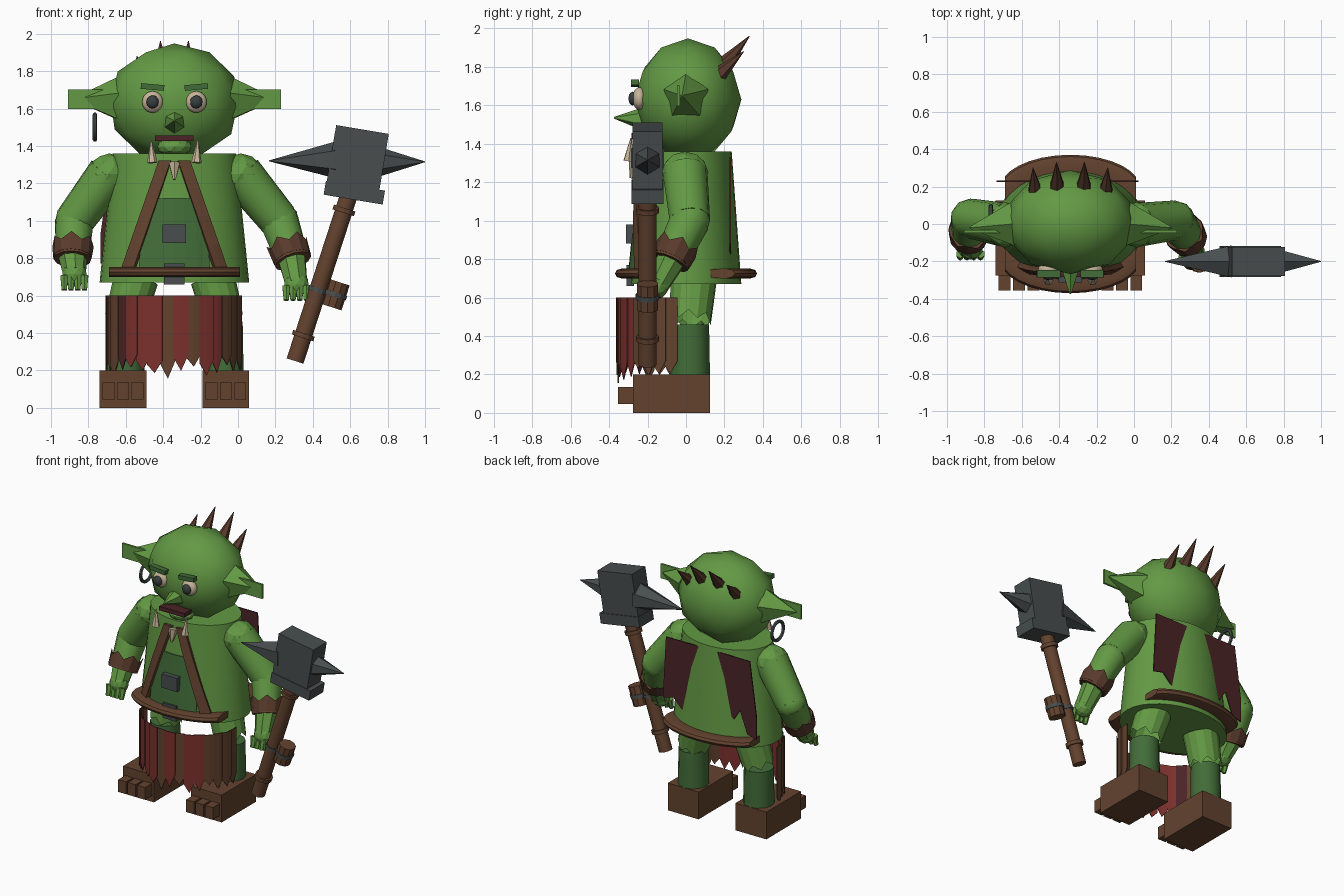
import bpy, bmesh, math, random
from mathutils import Vector, Matrix

if "Cube" in bpy.data.objects:
    bpy.data.objects.remove(bpy.data.objects["Cube"])

random.seed(4)
CX = -0.34  # body centre line


def mat(name, rgb):
    m = bpy.data.materials.new(name)
    m.diffuse_color = (*rgb, 1)
    m.use_nodes = True
    m.node_tree.nodes["Principled BSDF"].inputs["Base Color"].default_value = m.diffuse_color
    return m


SKIN = mat("skin green", (0.125, 0.32, 0.058))
DARK = mat("dark green", (0.055, 0.15, 0.04))
BROWN = mat("leather brown", (0.125, 0.055, 0.028))
HORN = mat("dark brown", (0.1, 0.043, 0.025))
RED = mat("cloth red", (0.2, 0.03, 0.026))
MAROON = mat("maroon", (0.07, 0.017, 0.02))
IRON = mat("iron grey", (0.065, 0.075, 0.075))
CREAM = mat("bone cream", (0.57, 0.46, 0.32))
PUPIL = mat("pupil grey", (0.04, 0.048, 0.048))


def add(name, bm, m, smooth=False):
    me = bpy.data.meshes.new(name)
    bmesh.ops.recalc_face_normals(bm, faces=bm.faces)
    bm.to_mesh(me)
    bm.free()
    me.materials.append(m)
    ob = bpy.data.objects.new(name, me)
    bpy.context.collection.objects.link(ob)
    if smooth:
        bpy.context.view_layer.objects.active = ob
        ob.select_set(True)
        bpy.ops.object.shade_smooth_by_angle(angle=math.radians(38))
        ob.select_set(False)
    return ob


def thicken(ob, t):
    md = ob.modifiers.new("thickness", 'SOLIDIFY')
    md.thickness, md.offset = t, 0


def box(name, c, size, m, rot=0):
    bm = bmesh.new()
    bmesh.ops.create_cube(bm, size=1, matrix=Matrix.Translation(c) @ Matrix.Rotation(math.radians(rot), 4, 'Y')
                          @ Matrix.Diagonal((*size, 1)))
    return add(name, bm, m)


def tube(name, p0, p1, r0, r1, m, n=10, smooth=False):
    p0, p1 = Vector(p0), Vector(p1)
    d = p1 - p0
    bm = bmesh.new()
    bmesh.ops.create_cone(bm, cap_ends=True, segments=n, radius1=r0, radius2=r1, depth=d.length,
                          matrix=Matrix.Translation((p0 + p1) / 2) @ d.to_track_quat('Z', 'Y').to_matrix().to_4x4())
    return add(name, bm, m, smooth)


def ball(name, c, r, m, sub=2, smooth=False):
    bm = bmesh.new()
    bmesh.ops.create_icosphere(bm, subdivisions=sub, radius=1,
                               matrix=Matrix.Translation(c) @ Matrix.Diagonal((*r, 1)))
    return add(name, bm, m, smooth)


def on_torso(x, z, side=-1, off=0.012):
    """Point on the front (-1) or back (1) of the torso at offset x from centre."""
    t = (1.36 - z) / 0.69
    u = min(1, abs(x) / (0.33 + 0.07 * t))
    return Vector((CX + x, side * (0.225 + 0.065 * t) * math.sqrt(1 - u * u) + side * off, z))


def torso_patch(name, cols, m, off=0.012, thick=0.008):
    """cols: (x at top, top z, x at bottom, bottom z), skinned over the torso front."""
    bm = bmesh.new()
    rows = [[bm.verts.new(on_torso(a + (c - a) * i / 4, zt + (zb - zt) * i / 4, -1, off)) for i in range(5)]
            for a, zt, c, zb in cols]
    for r, s in zip(rows, rows[1:]):
        for i in range(4):
            bm.faces.new((r[i], s[i], s[i + 1], r[i + 1]))
    thicken(add(name, bm, m), thick)


def belt(name, side):
    """Crescent that hugs the torso inside and bulges outward."""
    bm = bmesh.new()
    rings = []
    for i in range(13):
        x = -0.35 * math.cos(math.radians(15 + 12.5 * i)) / math.cos(math.radians(15))
        inner = on_torso(x, 0.725, side, -0.012)
        outer = side * (0.19 + 0.18 * math.sqrt(max(0, 1 - (x / 0.375) ** 2)))
        w = outer - inner.y
        prof = ((0, .02), (.6, .027), (.9, .018), (1, 0), (.9, -.018), (.6, -.027), (0, -.02))
        rings.append([bm.verts.new((CX + x, inner.y + w * k, 0.725 + dz)) for k, dz in prof])
    for r, s in zip(rings, rings[1:]):
        for j in range(7):
            bm.faces.new((r[j], r[(j + 1) % 7], s[(j + 1) % 7], s[j]))
    bm.faces.new(rings[0])
    bm.faces.new(rings[-1])
    add(name, bm, BROWN, True)


def ragged_cuff(name, p0, p1, r0, r1, spike, m, n=14):
    """Sleeve around an axis whose p1 end is cut in zigzag teeth."""
    p0, p1 = Vector(p0), Vector(p1)
    d = p1 - p0
    M = d.to_track_quat('Z', 'Y').to_matrix()
    bm = bmesh.new()
    a, b = [], []
    for i in range(n):
        t = math.tau * i / n
        v = M @ Vector((math.cos(t), math.sin(t), 0))
        a.append(bm.verts.new(p0 + v * r0))
        b.append(bm.verts.new(p1 + v * r1 + d.normalized() * (spike if i % 2 else 0)))
    for i in range(n):
        j = (i + 1) % n
        bm.faces.new((a[i], a[j], b[j], b[i]))
    bm.faces.new(a)
    add(name, bm, m)


# Torso: tapered oval tunic
bm = bmesh.new()
bmesh.ops.create_cone(bm, cap_ends=True, segments=32, radius1=0.4, radius2=0.33, depth=0.69,
                      matrix=Matrix.Translation((CX, 0, 1.015)) @ Matrix.Diagonal((1, 0.72, 1, 1)))
add("torso", bm, SKIN, True)
torso_patch("belly", [(x * 0.85, 1.12 - 1.5 * max(0, abs(x) - 0.13), x * 0.95, 0.73)
                      for x in (-.2, -.13, -.06, 0, .06, .13, .2)], DARK)
box("belly_plate", (CX, -0.29, 0.93), (0.125, 0.045, 0.1), IRON)
box("buckle", (CX, -0.29, 0.715), (0.11, 0.04, 0.11), IRON)

# Flat torn cape, half buried in the bulging back
bm = bmesh.new()
outline = [(-.34, 1.33), (.0, 1.33), (.025, .88), (-.06, .9), (-.14, .82), (-.2, .95), (-.34, .85),
           (-.47, .95), (-.55, .87), (-.6, .95), (-.66, .79), (-.735, .77), (-.735, .93), (-.68, 1.33)]
bm.faces.new([bm.verts.new((x, 0.229, z)) for x, z in outline])
thicken(add("cape", bm, MAROON), 0.008)

# Chest straps and belts
for s in (-1, 1):
    torso_patch("chest_strap", [(s * (0.05 + k), 1.32, s * (0.25 + k), 0.73) for k in (-.032, 0, .032)], BROWN, 0.018, 0.03)
    belt("belt_front" if s < 0 else "belt_back", s)
tube("tooth_pendant", (CX, -0.265, 1.31), (CX, -0.285, 1.22), 0.034, 0.008, CREAM, 6)

# Loincloth: torn strips around the front half
N = 16
for i in range(N):
    k = 1.0 - 0.02 * (i % 2)
    q = [Vector((CX + 0.365 * k * math.cos(a), -0.05 + 0.31 * k * math.sin(a), 0))
         for a in (math.pi * (1 + (i + f) / N) for f in (-0.08, 0.5, 1.08))]
    up = lambda v, z: v + Vector((0, 0, z))
    zb = 0.25 + random.uniform(-0.03, 0.03)
    bm = bmesh.new()
    t = [bm.verts.new(up(v, .6)) for v in q]
    b = [bm.verts.new(up(v, z)) for v, z in zip(q, (zb, zb - random.uniform(.04, .08), zb + .02))]
    for j in (0, 1):
        bm.faces.new((t[j], b[j], b[j + 1], t[j + 1]))
    m = BROWN if i < 3 or i > 11 or i in (7, 9) else (MAROON if i == 3 else RED)
    thicken(add("cloth_strip", bm, m), 0.006)

# Legs, boots, toes
for s in (-1, 1):
    kx, fx = CX + s * 0.265, CX + s * 0.275
    tube("lower_leg", (kx, 0.02, 0.18), (kx, 0.02, 0.46), 0.105, 0.1, DARK, 12, True)
    ragged_cuff("upper_leg", (CX + s * 0.205, 0.04, 0.69), (kx, 0.02, 0.47), 0.12, 0.11, -0.04, SKIN)
    box("boot", (fx, -0.075, 0.1), (0.25, 0.4, 0.2), BROWN)
    for k in (-1, 0, 1):
        box("toe", (fx + k * 0.077, -0.31, 0.09), (0.064, 0.09, 0.09), BROWN)

# Arms: shoulder, elbow, wrist, hand
ARMS = (((-.69, -.005, 1.25), (-.875, .03, 1.0), (-.885, -.07, .8), (-.875, -.13, .715)),
        ((.015, -.005, 1.25), (.22, .02, 1.0), (.292, -.08, .79), (.312, -.15, .66)))
for s, (sh, el, wr, ha) in zip((-1, 1), ARMS):
    sh, el, wr, ha = map(Vector, (sh, el, wr, ha))
    ball("shoulder", sh, (0.118, 0.122, 0.11), SKIN, 2)
    tube("upper_arm", sh, el, 0.118, 0.106, SKIN, 12, True)
    ball("elbow", el, (0.106, 0.106, 0.106), SKIN, 2, True)
    tube("forearm", el, wr, 0.105, 0.088, SKIN, 12, True)
    tube("hand_root", wr.lerp(el, 0.1), ha, 0.08, 0.062, SKIN, 8)
    mid = wr.lerp(el, 0.3)
    tube("wrist_band", wr.lerp(el, -0.03), mid, 0.101, 0.108, BROWN, 12, True)
    ragged_cuff("band_fringe", wr.lerp(el, 0.02), mid, 0.104, 0.111, 0.04, HORN, 12)
    ball("hand", ha, (0.068, 0.06, 0.068), SKIN, 2)
    for k in range(4):
        b = ha + Vector((0.036 * (k - 1.5), -0.03, -0.01))
        tube("finger", b, b + Vector((0, -0.02, -0.075)), 0.024, 0.016, SKIN, 6)

# Head, ears, nose, jaw
ball("head", (CX, 0.01, 1.63), (0.357, 0.278, 0.318), SKIN, 2, True)
ball("jaw", (CX, -0.17, 1.395), (0.095, 0.08, 0.05), SKIN, 2)
tube("nose", (CX, -0.22, 1.53), (CX, -0.375, 1.535), 0.062, 0.004, SKIN, 6)
box("mouth", (CX, -0.24, 1.44), (0.205, 0.085, 0.03), MAROON)
for s in (-1, 1):
    tube("ear", (CX + s * 0.31, 0, 1.645), (CX + s * 0.54, -0.02, 1.65), 0.122, 0.005, SKIN, 5)
    box("ear_tip", (CX + s * 0.45, -0.04, 1.65), (0.24, 0.015, 0.105), SKIN)
    ex = CX + s * 0.117
    ball("eye", (ex, -0.243, 1.635), (0.056, 0.036, 0.058), CREAM, 3, True)
    ball("pupil", (ex, -0.278, 1.635), (0.034, 0.022, 0.036), PUPIL, 2, True)
    box("brow", (ex, -0.265, 1.715), (0.125, 0.04, 0.03), DARK, -s * 5)
    tube("tusk", (CX + s * 0.118, -0.3, 1.31), (CX + s * 0.125, -0.285, 1.43), 0.028, 0.004, CREAM, 6)
    # Spikes along the back of the head
    tube("inner_spike", (CX + s * 0.07, 0.17, 1.78), (CX + s * 0.075, 0.33, 1.96), 0.052, 0.002, HORN, 6)
    tube("outer_spike", (CX + s * 0.185, 0.14, 1.73), (CX + s * 0.2, 0.3, 1.88), 0.052, 0.002, HORN, 6)
bm = bmesh.new()
ring = [[bm.verts.new((-0.765 + 0.012 * math.cos(b), 0.03 + (0.067 + 0.012 * math.sin(b)) * math.cos(a),
                       1.5 + (0.067 + 0.012 * math.sin(b)) * math.sin(a)))
         for b in (math.tau * j / 6 for j in range(6))] for a in (math.tau * i / 16 for i in range(16))]
for i in range(16):
    for j in range(6):
        r, q, k = ring[i], ring[(i + 1) % 16], (j + 1) % 6
        bm.faces.new((r[j], r[k], q[k], q[j]))
add("earring", bm, IRON, True)

# War hammer
HY = -0.2
top, low = Vector((0.62, HY, 1.22)), Vector((0.305, HY, 0.25))
tube("handle", low, top, 0.047, 0.047, BROWN, 12, True)
box("hammer_head", (0.64, HY, 1.335), (0.285, 0.155, 0.31), IRON, 9.5)
box("hammer_collar", (0.622, HY, 1.15), (0.32, 0.165, 0.075), IRON, 9.5)
tube("left_point", (0.52, HY, 1.325), (0.165, HY, 1.32), 0.098, 0.002, IRON, 6)
tube("right_point", (0.73, HY, 1.315), (1.0, HY, 1.315), 0.087, 0.002, IRON, 6)
axis = (top - low).normalized()
for f in (0.14, 0.83):
    c = low.lerp(top, f)
    tube("handle_ring", c - axis * 0.013, c + axis * 0.013, 0.06, 0.06, BROWN, 12)
p = Vector((0.52, HY, 0.605))
tube("pouch", p - axis * 0.07, p + axis * 0.07, 0.058, 0.058, BROWN, 10)
for c, r in ((p, 0.063), (low.lerp(top, 0.39), 0.053)):
    tube("binding", c - axis * 0.012, c + axis * 0.012, r, r, IRON, 12)
